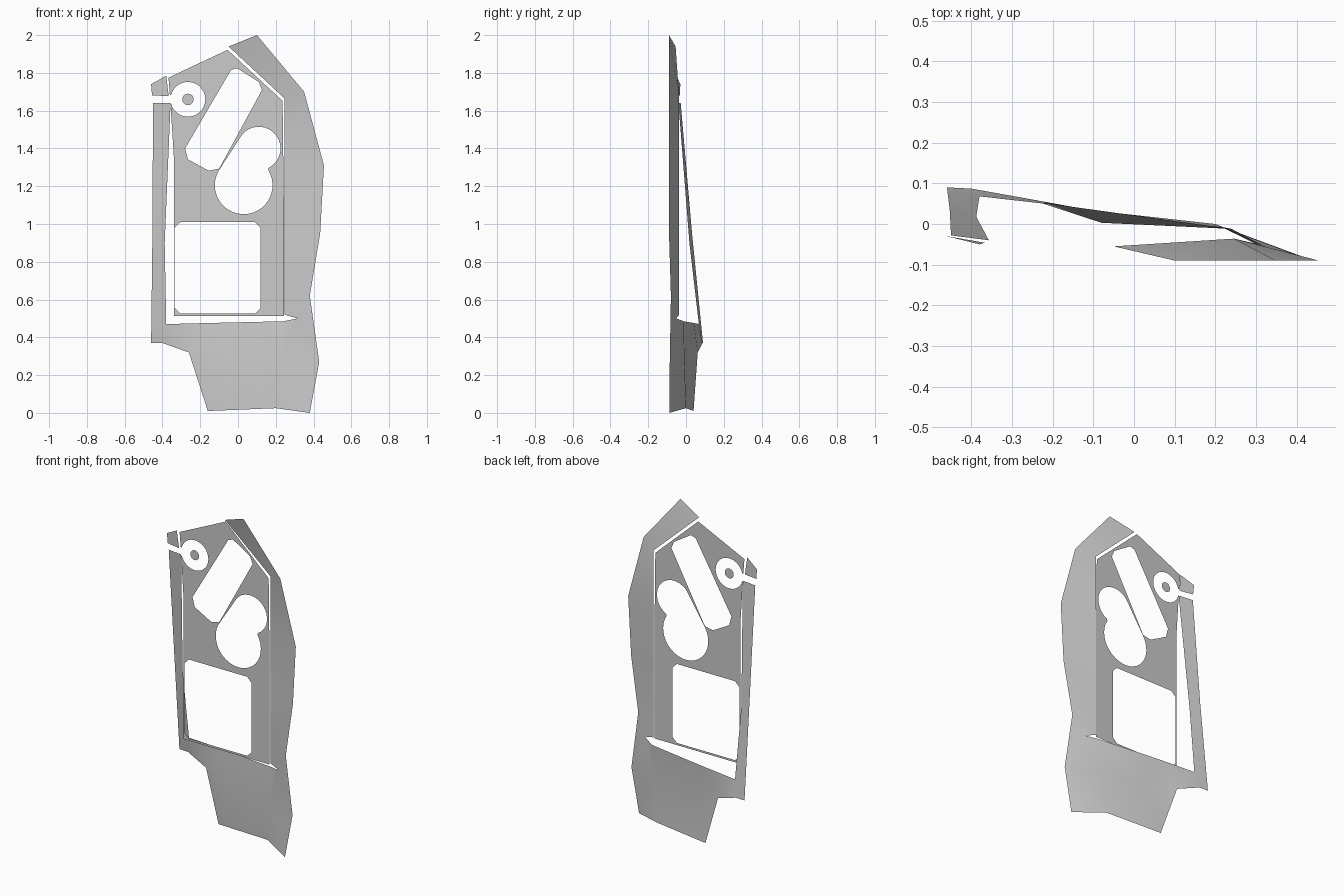
import bpy, bmesh
from math import cos, sin, radians

if "Cube" in bpy.data.objects:
    bpy.data.objects.remove(bpy.data.objects["Cube"])

PANEL_Y = -0.04


def arc(cx, cz, r, a0, a1, n):
    """Points along an arc, angles in degrees."""
    angles = [radians(a0 + (a1 - a0) * i / n) for i in range(n + 1)]
    return [(cx + r * cos(a), cz + r * sin(a)) for a in angles]


def sheet(name, points, faces):
    """Thin open surface facing the front, from named points."""
    bm = bmesh.new()
    v = {k: bm.verts.new(p) for k, p in points.items()}
    for f in faces:
        bm.faces.new([v[k] for k in f.split()])
    bmesh.ops.recalc_face_normals(bm, faces=bm.faces[:])
    if sum(f.normal.y * f.calc_area() for f in bm.faces) > 0:
        bmesh.ops.reverse_faces(bm, faces=bm.faces[:])
    me = bpy.data.meshes.new(name)
    bm.to_mesh(me)
    bm.free()
    me.shade_smooth()
    ob = bpy.data.objects.new(name, me)
    bpy.context.collection.objects.link(ob)
    return ob


def flat_plate(name, loops):
    """Upright flat plate: first loop is the outline, the others are holes."""
    cu = bpy.data.curves.new(name + "_outline", 'CURVE')
    cu.dimensions = '2D'
    cu.fill_mode = 'BOTH'
    for loop in loops:
        sp = cu.splines.new('POLY')
        sp.points.add(len(loop) - 1)
        for p, (x, z) in zip(sp.points, loop):
            p.co = (x, z, 0, 1)
        sp.use_cyclic_u = True
    tmp = bpy.data.objects.new(name + "_outline", cu)
    bpy.context.collection.objects.link(tmp)
    dg = bpy.context.evaluated_depsgraph_get()
    me = bpy.data.meshes.new_from_object(tmp.evaluated_get(dg))
    bpy.data.objects.remove(tmp)
    for v in me.vertices:
        v.co = (v.co.x, PANEL_Y, v.co.y)
    me.name = name
    me.update()
    ob = bpy.data.objects.new(name, me)
    bpy.context.collection.objects.link(ob)
    return ob


# Outer frame: o = right outer edge, i = inner opening, b = bottom, l = left
frame = {
    'o0': (.10, -.09, 2.0), 'o1': (.35, -.09, 1.70), 'o2': (.455, -.09, 1.31),
    'o3': (.435, -.09, .95), 'o4': (.38, -.08, .62), 'o5': (.43, -.086, .27),
    'o6': (.38, -.088, 0),
    'i0': (-.05, -.055, 1.94), 'i1': (.246, -.036, 1.665),
    'i2': (.246, -.036, 1.31), 'i3': (.246, -.036, .95), 'i4': (.246, -.036, .52),
    'tip': (.315, -.052, .50), 'n': (.24, -.012, .485), 'm': (-.15, .042, .476),
    'p1': (-.08, .003, .30), 'p2': (.22, -.008, .28),
    'b1': (.20, 0, .025), 'b2': (-.16, .04, .01),
    'l1': (-.46, .09, .37), 'l2': (-.40, .087, .37), 'l3': (-.26, .062, .32),
    'k0': (-.38, .068, .47), 'k1': (-.388, .018, .90), 'k2': (-.357, -.04, 1.64),
    'j1': (-.453, .032, .95), 'j2': (-.45, -.028, 1.64),
}
sheet("outer_frame", frame, [
    *[f"o{i} o{i+1} i{i+1} i{i}" for i in range(4)],
    "o4 tip i4", "o4 o5 tip", "tip o5 p2", "tip p2 n", "p2 o5 o6", "p2 o6 b1",
    "p1 p2 b1 b2", "n p2 p1 m", "m p1 l3", "l3 p1 b2", "k0 m l3", "k0 l3 l2",
    "l1 k0 l2", "l1 j1 k1 k0", "j1 j2 k2 k1",
])

# Small corner tab at the upper left
sheet("corner_tab", {
    'a': (-.46, -.03, 1.74), 'b': (-.38, -.05, 1.785),
    'c': (-.367, -.046, 1.678), 'd': (-.455, -.032, 1.68)}, ["a b c d"])

# Inner panel outline, with the round notch on its left edge
outline = [(-.055, 1.922), (.236, 1.652), (.243, 1.08), (.243, .513),
           (-.34, .513), (-.34, 1.36), (-.357, 1.63)]
outline += arc(-.265, 1.66, .092, -167, 167, 28)
outline += [(-.361, 1.685), (-.368, 1.775)]

# Slanted long opening
slot = [(-.037, 1.815), (-.005, 1.825), (.11, 1.752), (.127, 1.71),
        (-.10, 1.293), (-.155, 1.282), (-.265, 1.342), (-.28, 1.40)]

# Double-round opening
double_round = arc(.11, 1.40, .115, 141, -62, 18) + arc(.03, 1.205, .153, 33, -217, 24)

# Square opening with clipped corners
x0, x1, z0, z1, c = -.335, .12, .526, 1.01, .03
square = [(x0 + c, z0), (x1 - c, z0), (x1, z0 + c), (x1, z1 - c),
          (x1 - c, z1), (x0 + c, z1), (x0, z1 - c), (x0, z0 + c)]

flat_plate("inner_panel", [outline, slot, double_round, square])

# Disc in the round notch
flat_plate("round_disc", [arc(-.265, 1.66, .03, 0, 345, 23)])
